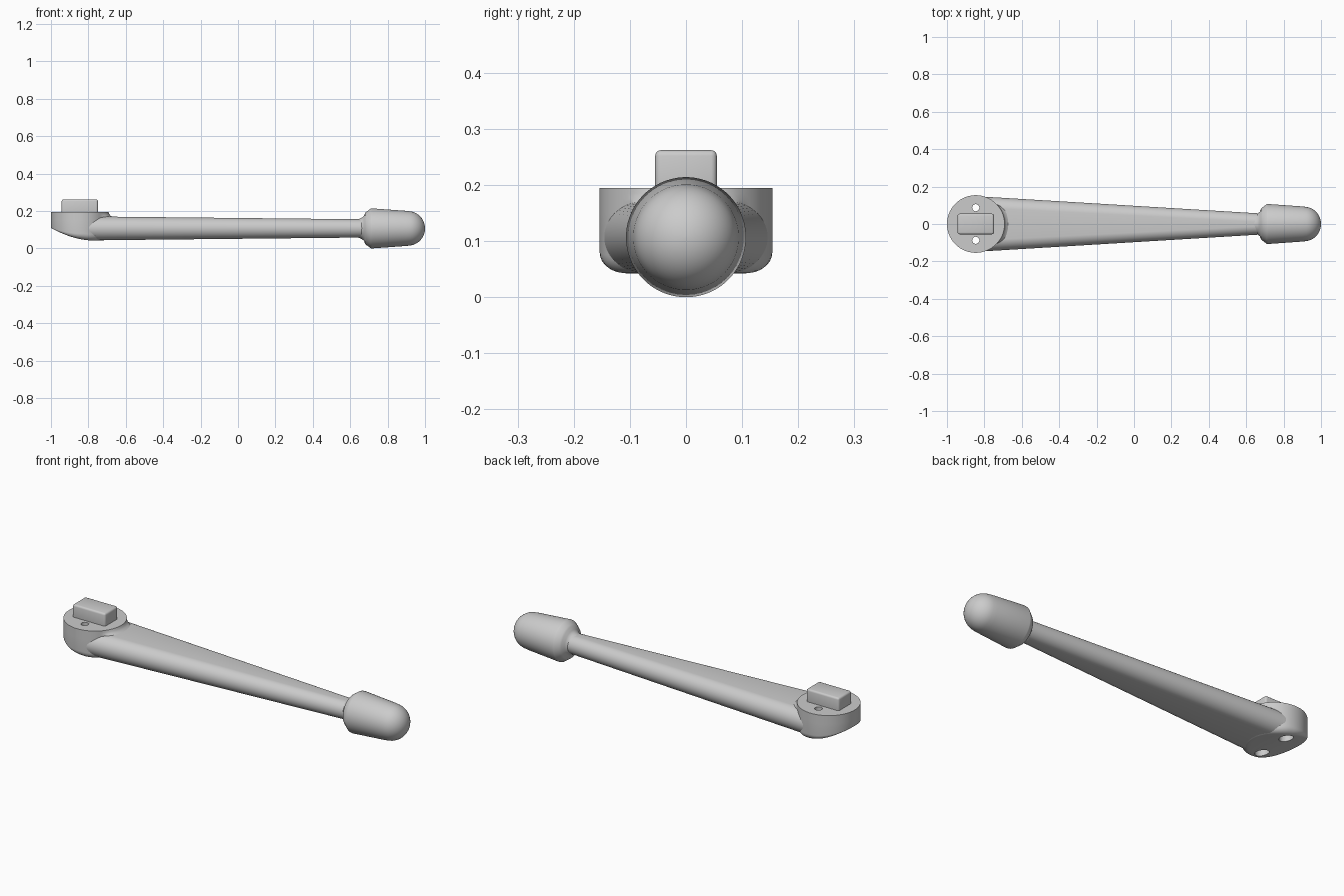
import bpy, bmesh
from math import sin, cos, pi, copysign
from mathutils import Vector

if "Cube" in bpy.data.objects:
    bpy.data.objects.remove(bpy.data.objects["Cube"], do_unlink=True)

GREY = bpy.data.materials.new("plain grey")
GREY.use_nodes = True
GREY.diffuse_color = (0.6, 0.6, 0.6, 1)
GREY.node_tree.nodes["Principled BSDF"].inputs["Base Color"].default_value = (0.6, 0.6, 0.6, 1)

AXIS_Z = 0.107
HUB_X, HUB_R, HUB_TOP = -0.846, 0.154, 0.195
HOLE_Y = 0.087


def finish(name, bm):
    bmesh.ops.recalc_face_normals(bm, faces=bm.faces)
    mesh = bpy.data.meshes.new(name)
    bm.to_mesh(mesh)
    bm.free()
    mesh.materials.append(GREY)
    obj = bpy.data.objects.new(name, mesh)
    bpy.context.collection.objects.link(obj)
    return obj


def activate(obj):
    bpy.ops.object.select_all(action="DESELECT")
    obj.select_set(True)
    bpy.context.view_layer.objects.active = obj


def smooth(obj, angle=0.6):
    activate(obj)
    bpy.ops.object.shade_smooth_by_angle(angle=angle)


def loft(name, rings):
    """Skin closed rings of equal length and cap both ends."""
    bm = bmesh.new()
    loops = [[bm.verts.new(p) for p in ring] for ring in rings]
    n = len(loops[0])
    for a, b in zip(loops, loops[1:]):
        for i in range(n):
            j = (i + 1) % n
            bm.faces.new((a[i], a[j], b[j], b[i]))
    bm.faces.new(loops[0])
    bm.faces.new(loops[-1])
    return finish(name, bm)


def angles(n):
    return [(i + 0.5) * 2 * pi / n for i in range(n)]


# Hub: round block with an underside that sweeps up away from the arm
def underside(x):
    t = min(1, max(0, (-0.77 - x) / 0.23))
    return 0.042 + 0.068 * t ** 1.9


def hub_ring(radius, z=None, flare=0):
    ring = []
    for a in angles(72):
        r = radius + flare * max(0, min(1, (cos(a) - 0.75) * 6))
        x, y = HUB_X + r * cos(a), r * sin(a)
        ring.append((x, y, underside(x) if z is None else z))
    return ring


def hub_corner(t):
    """Ring on the rounded lower edge, fading to a sharp edge at the tip."""
    ring = []
    for a in angles(72):
        f = 0.032 * min(1, (1 + cos(a)) * 0.9) + 0.001
        r = HUB_R - f * (1 - cos(t))
        x = HUB_X + r * cos(a)
        ring.append((x, r * sin(a), underside(x) + f * (1 - sin(t))))
    return ring


rings = [hub_ring(HUB_R, HUB_TOP), hub_ring(HUB_R, 0.185, 0.003),
         hub_ring(HUB_R, 0.175, 0.01), hub_ring(HUB_R, 0.167, 0.024),
         hub_ring(HUB_R, 0.15)]
rings += [hub_corner(k * pi / 12) for k in range(7)]
rings += [hub_ring(r) for r in (0.105, 0.08, 0.055, 0.03, 0.01)]
hub = loft("hub", rings)

# Screw holes with wide counterbores from below
for side in (-1, 1):
    for radius, low, high in ((0.019, -0.1, 0.4), (0.034, -0.1, 0.12)):
        bpy.ops.mesh.primitive_cylinder_add(
            vertices=32, radius=radius, depth=high - low,
            location=(HUB_X, side * HOLE_Y, (low + high) / 2))
        cutter = bpy.context.object
        cutter.name = "hole_cutter"
        cutter.hide_render = True
        cutter.data.materials.append(GREY)
        cut = hub.modifiers.new("hole", "BOOLEAN")
        cut.operation, cut.solver, cut.object = "DIFFERENCE", "EXACT", cutter
        activate(hub)
        bpy.ops.object.modifier_apply(modifier=cut.name)
        bpy.data.objects.remove(cutter, do_unlink=True)
smooth(hub)


# Arm: flat bar with round sides, tapering to a round neck
def arm_ring(x):
    t = (x + 0.8) / 1.45
    half_w = 0.146 - 0.088 * t
    half_h = 0.064 - 0.015 * t
    flat = half_w - half_h
    return [(x, half_h * cos(a) + copysign(flat, cos(a)), AXIS_Z + half_h * sin(a))
            for a in angles(48)]


smooth(loft("arm", [arm_ring(-0.8 + 1.49 * k / 12) for k in range(13)]))

# Knob: flared collar, tapered grip and domed tip, turned around the arm axis
profile = [(0.64, 0.048), (0.66, 0.056), (0.673, 0.066), (0.68, 0.084),
           (0.688, 0.09), (0.71, 0.106), (0.716, 0.107), (0.9, 0.094)]
profile += [(0.91 + 0.09 * sin(t), 0.092 * cos(t))
            for t in [k * pi / 24 for k in range(1, 12)]]
profile.append((1.0, 0.002))
smooth(loft("knob", [[(x, r * cos(a), AXIS_Z + r * sin(a)) for a in angles(64)]
                     for x, r in profile]))

# Peg: rounded rectangular key on top of the hub
bm = bmesh.new()
bmesh.ops.create_cube(bm, size=1)
bmesh.ops.scale(bm, vec=Vector((0.194, 0.11, 0.092)), verts=bm.verts)
bmesh.ops.translate(bm, vec=Vector((HUB_X, 0, 0.216)), verts=bm.verts)
bmesh.ops.bevel(bm, geom=bm.edges[:], offset=0.01, segments=3,
                profile=0.5, affect="EDGES")
smooth(finish("peg", bm))
